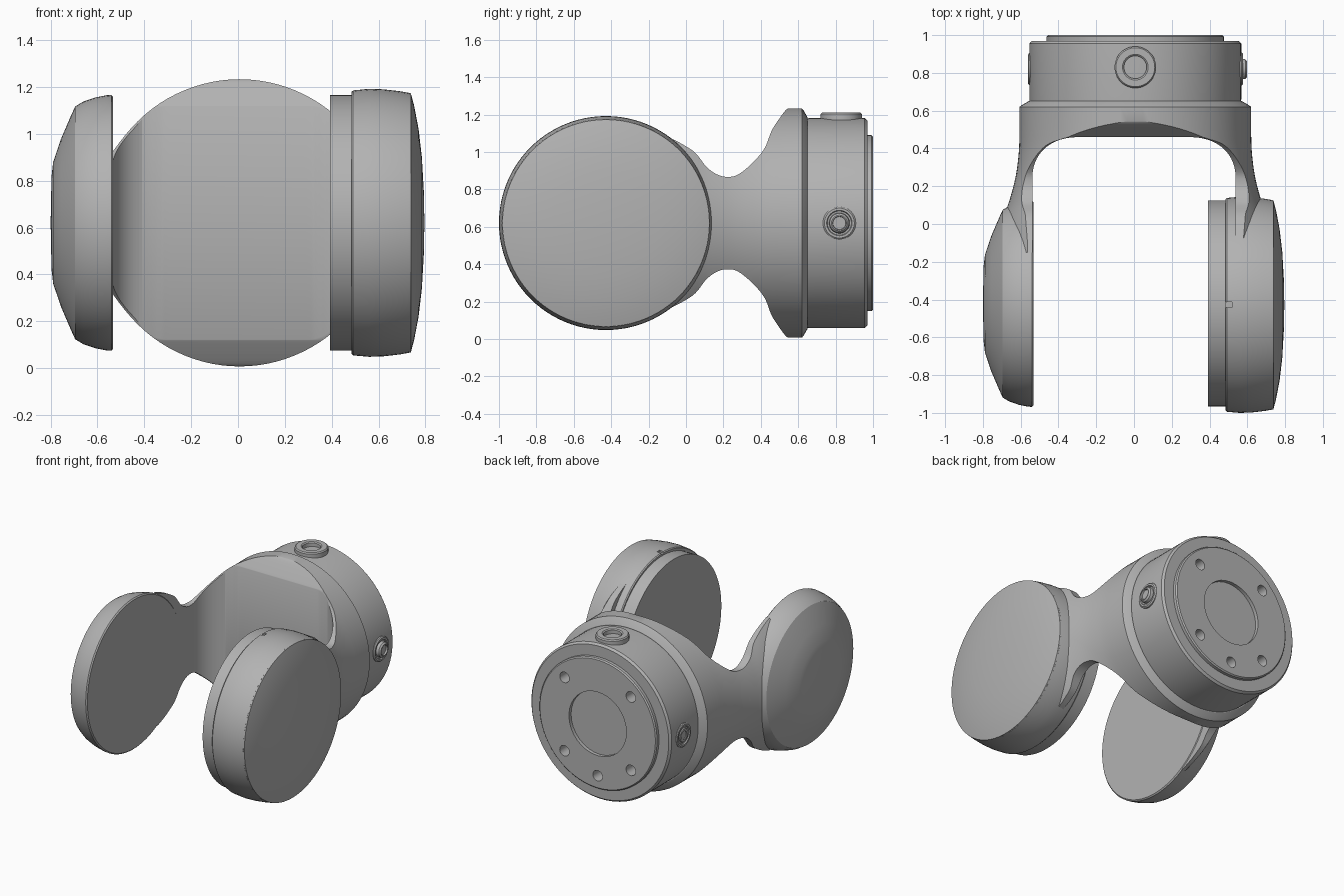
import bpy, bmesh, math
from mathutils import Matrix, Vector

cube = bpy.data.objects.get("Cube")
if cube:
    bpy.data.objects.remove(cube, do_unlink=True)

metal = bpy.data.materials.new("brushed grey")
metal.use_nodes = True
metal.diffuse_color = (0.45, 0.45, 0.45, 1)
metal.node_tree.nodes["Principled BSDF"].inputs["Base Color"].default_value = (0.45, 0.45, 0.45, 1)

CX, CZ = 0.007, 0.62      # axis of the round base
JY = -0.428               # joint axis position along y


def finish(name, bm):
    bmesh.ops.recalc_face_normals(bm, faces=bm.faces)
    mesh = bpy.data.meshes.new(name)
    bm.to_mesh(mesh)
    bm.free()
    mesh.materials.append(metal)
    ob = bpy.data.objects.new(name, mesh)
    bpy.context.collection.objects.link(ob)
    return ob


def revolve(name, profile, axis, centre, steps=96):
    """Spin (radius, distance) points about a world axis."""
    turn = Vector((0, 0, 1)).rotation_difference(Vector(axis)).to_matrix().to_4x4()
    place = Matrix.Translation(centre) @ turn
    bm = bmesh.new()
    rings = []
    for r, t in profile:
        if r == 0:
            rings.append([bm.verts.new(place @ Vector((0, 0, t)))] * steps)
        else:
            rings.append([bm.verts.new(place @ Vector((r * math.cos(a), r * math.sin(a), t)))
                          for a in (math.tau * i / steps for i in range(steps))])
    for low, high in zip(rings, rings[1:]):
        for i in range(steps):
            j = (i + 1) % steps
            corners = list(dict.fromkeys((low[i], low[j], high[j], high[i])))
            bm.faces.new(corners)
    return finish(name, bm)


def prism(name, outline, offset):
    """Extrude a closed outline of 3D points along an offset."""
    bm = bmesh.new()
    face = bm.faces.new([bm.verts.new(p) for p in outline])
    new = bmesh.ops.extrude_face_region(bm, geom=[face])["geom"]
    bmesh.ops.translate(bm, vec=offset, verts=[v for v in new if isinstance(v, bmesh.types.BMVert)])
    return finish(name, bm)


def smooth_path(points, n=6):
    """Catmull-Rom curve through the points."""
    pts = [Vector(p) for p in points]
    pts = [pts[0]] + pts + [pts[-1]]
    out = []
    for a, b, c, d in zip(pts, pts[1:], pts[2:], pts[3:]):
        for k in range(n):
            t = k / n
            out.append(0.5 * (2 * b + (c - a) * t + (2 * a - 5 * b + 4 * c - d) * t ** 2
                              + (3 * b - a - 3 * c + d) * t ** 3))
    return out + [pts[-1]]


def combine(ob, cutter, operation):
    mod = ob.modifiers.new("cut", "BOOLEAN")
    mod.operation, mod.object, mod.solver = operation, cutter, "EXACT"
    bpy.context.view_layer.objects.active = ob
    bpy.ops.object.modifier_apply(modifier=mod.name)
    bpy.data.objects.remove(cutter, do_unlink=True)


def rod(radius, start, end, axis, centre):
    return revolve("cutter", [(0, start), (radius, start), (radius, end), (0, end)], axis, centre, 32)


Y, X = (0, 1, 0), (1, 0, 0)
base_axis = (CX, 0, CZ)

# Yoke: a flared round body, trimmed to its side outline, then hollowed
flare = smooth_path([(0.745, -0.15), (0.71, 0), (0.668, 0.12), (0.634, 0.25), (0.617, 0.38), (0.613, 0.5)])
yoke = revolve("yoke", [(0, -0.15)] + [tuple(p) for p in flare]
               + [(0.613, 0.62), (0.6, 0.63), (0.565, 0.65), (0, 0.65)], Y, base_axis)
waist = smooth_path([(-0.151, 0.48), (-0.08, 0.452), (-0.02, 0.422), (0.05, 0.375), (0.11, 0.30),
                     (0.166, 0.26), (0.22, 0.247), (0.28, 0.26), (0.36, 0.326), (0.42, 0.4),
                     (0.452, 0.48), (0.47, 0.515), (0.53, 0.6), (0.56, 0.617)])
edge = [(p.x, p.y) for p in waist] + [(0.7, 0.63)]
outline = [(-1, y, CZ + h) for y, h in edge] + [(-1, y, CZ - h) for y, h in reversed(edge)]
combine(yoke, prism("side_outline", outline, (2, 0, 0)), "INTERSECT")

arc = []
for i in range(25):
    a = math.pi / 2 * i / 24
    arc.append((0.29 + 0.248 * math.cos(a) ** 0.9, 0.24 + 0.22 * math.sin(a) ** 0.9))
pocket = [(0.538, -0.5)] + arc + [(-x, y) for x, y in reversed(arc)] + [(-0.538, -0.5)]
combine(yoke, prism("pocket", [(x, y, -0.5) for x, y in pocket], (0, 0, 2.5)), "DIFFERENCE")

# Round base with its back plate, recess and bolt holes
base = revolve("base_drum", [(0, 0.6), (0.555, 0.6), (0.561, 0.66), (0.561, 0.955), (0.548, 0.97),
                             (0.47, 0.97), (0.47, 0.992), (0.462, 1.0), (0, 1.0)], Y, base_axis)
combine(base, rod(0.23, 0.975, 1.1, Y, base_axis), "DIFFERENCE")
for degrees in (45, 135, 225, 270, 315):
    a = math.radians(degrees)
    spot = (CX + 0.375 * math.cos(a), 0, CZ + 0.375 * math.sin(a))
    combine(base, rod(0.038, 0.9, 1.1, Y, spot), "DIFFERENCE")

# Ports around the base
revolve("top_port", [(0, 0.5), (0.11, 0.5), (0.11, 0.583), (0.103, 0.591), (0.068, 0.591),
                     (0.06, 0.585), (0.06, 0.555), (0, 0.555)], (0, 0, 1), (CX, 0.83, CZ), 48)
revolve("left_port", [(0, 0.5), (0.088, 0.5), (0.088, 0.563), (0.08, 0.57), (0.068, 0.57),
                      (0.064, 0.562), (0.055, 0.562), (0.052, 0.582), (0.042, 0.592),
                      (0.036, 0.592), (0.034, 0.58), (0, 0.58)], X, (CX, 0.82, CZ), 48)
revolve("right_port", [(0, 0.5), (0.085, 0.5), (0.085, 0.562), (0.078, 0.567), (0.065, 0.567),
                       (0.06, 0.56), (0.05, 0.56), (0.045, 0.566), (0.03, 0.566),
                       (0.03, 0.555), (0, 0.555)], (-1, 0, 0), (CX, 0.82, CZ), 48)

# Domed cap on the plain arm
revolve("arm_cap", [(0, 0.533), (0.538, 0.533), (0.546, 0.541), (0.545, 0.56), (0.535, 0.61),
                    (0.518, 0.66), (0.497, 0.695), (0.46, 0.712), (0.36, 0.755), (0.26, 0.789),
                    (0.2, 0.796), (0, 0.8)], (-1, 0, 0), (0, JY + 0.006, CZ))

# Joint drum on the other arm: inner disc, housing and domed cover
revolve("joint_disc", [(0, 0.393), (0.545, 0.393), (0.545, 0.5), (0, 0.5)], X, (0, JY + 0.008, CZ))
housing = revolve("joint_housing", [(0, 0.485), (0.56, 0.485), (0.566, 0.492), (0.572, 0.56),
                                    (0.57, 0.62), (0.562, 0.69), (0.555, 0.73), (0, 0.73)],
                  X, (0, JY, CZ))
slot = [(0.47, JY - 0.015, 1.175), (0.52, JY - 0.015, 1.175), (0.52, JY + 0.015, 1.175), (0.47, JY + 0.015, 1.175)]
combine(housing, prism("slot", slot, (0, 0, 0.1)), "DIFFERENCE")
revolve("joint_cover", [(0, 0.72), (0.55, 0.72), (0.555, 0.728), (0.553, 0.738), (0.5, 0.752),
                        (0.4, 0.771), (0.28, 0.785), (0.14, 0.793), (0, 0.796)], X, (0, JY, CZ))

# Smooth curved faces, crisp edges
bpy.ops.object.select_all(action="DESELECT")
for ob in bpy.context.scene.objects:
    if ob.type == "MESH" and metal.name in ob.data.materials:
        ob.select_set(True)
        bpy.context.view_layer.objects.active = ob
bpy.ops.object.shade_smooth_by_angle(angle=math.radians(28))
